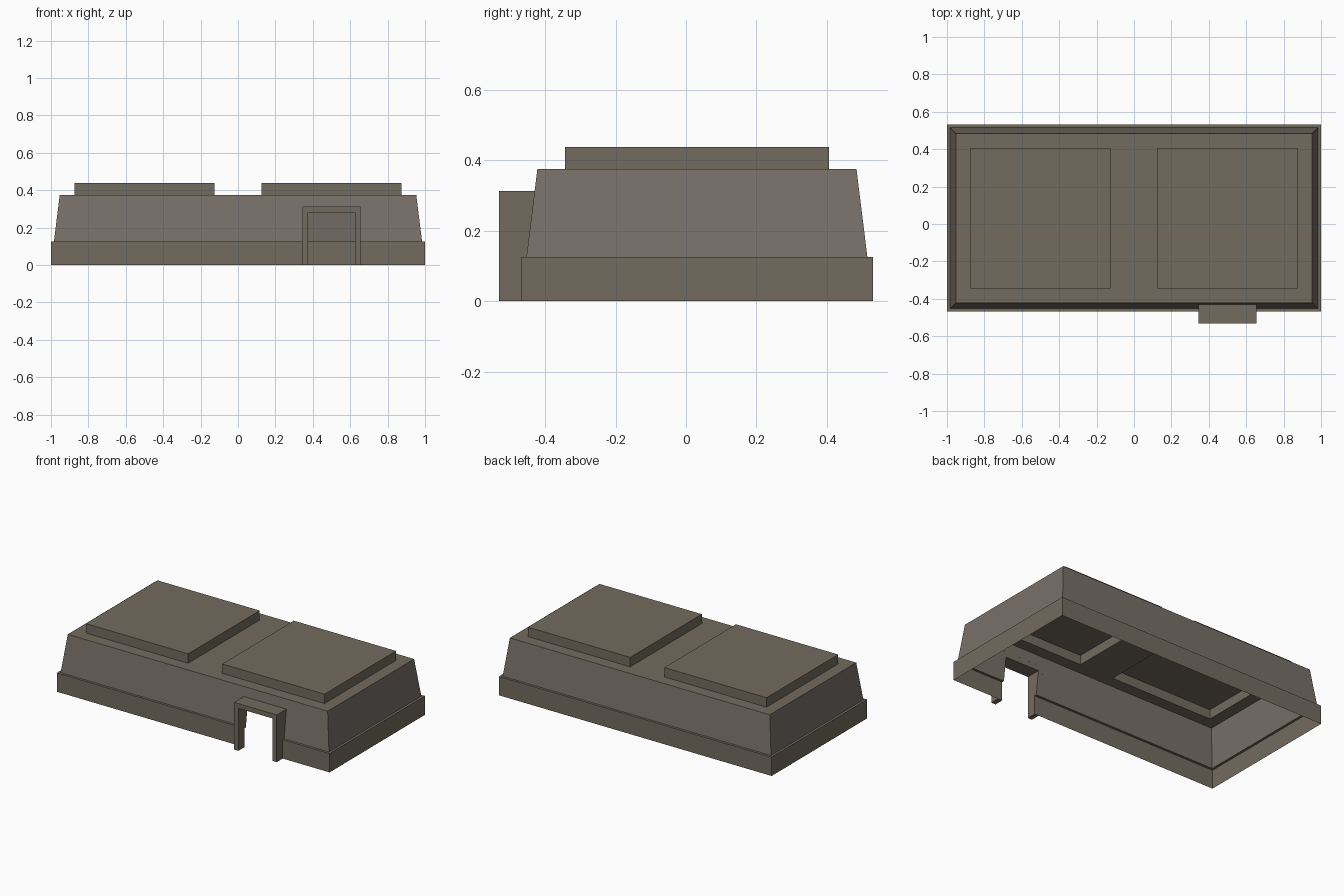
import bpy
import bmesh

if "Cube" in bpy.data.objects:
    bpy.data.objects.remove(bpy.data.objects["Cube"])


def material(name, rgb):
    m = bpy.data.materials.new(name)
    m.diffuse_color = (*rgb, 1)
    m.use_nodes = True
    m.node_tree.nodes["Principled BSDF"].inputs["Base Color"].default_value = m.diffuse_color
    return m


STONE = material("brown grey stone", (0.171, 0.147, 0.114))
WALL = material("warm grey wall", (0.191, 0.162, 0.141))

CY = 0.031                     # the body sits slightly behind the centre
DOOR = (0.375, 0.625, 0.281)   # opening: left, right, top
ROOF_BLOCKS = [(-0.875, -0.125), (0.125, 0.875)]
BLOCK_Y = (-0.344, 0.406)


def finish(bm, name, mats):
    mesh = bpy.data.meshes.new(name)
    bm.to_mesh(mesh)
    bm.free()
    for m in mats:
        mesh.materials.append(m)
    obj = bpy.data.objects.new(name, mesh)
    bpy.context.collection.objects.link(obj)
    return obj


def ring(bm, hx, hy, z):
    return [bm.verts.new((sx * hx, CY + sy * hy, z))
            for sx, sy in ((-1, -1), (1, -1), (1, 1), (-1, 1))]


def cut(bm, faces, co, no):
    """Slice only the given faces with a plane."""
    geom = set(faces)
    for f in faces:
        geom.update(f.edges)
        geom.update(f.verts)
    bmesh.ops.bisect_plane(bm, geom=list(geom), plane_co=co, plane_no=no, dist=1e-5)


# Hollow body: plinth, narrow ledge, sloping walls, roof
bm = bmesh.new()
levels = [(1.0, 0.5, 0), (1.0, 0.5, 0.125), (0.984, 0.484, 0.125), (0.953, 0.453, 0.375)]
rings = [ring(bm, *lv) for lv in levels]
for k in range(3):
    a, b = rings[k], rings[k + 1]
    for i in range(4):
        j = (i + 1) % 4
        f = bm.faces.new((a[i], a[j], b[j], b[i]))
        f.material_index = 1 if k == 2 else 0
bm.faces.new(rings[3])


def front_faces():
    return [f for f in bm.faces
            if f.calc_center_median().y < -0.42 and all(v.co.y < -0.4 for v in f.verts)]


def roof_faces():
    return [f for f in bm.faces if all(v.co.z > 0.374 for v in f.verts)]


# Door opening through the front wall
for x in DOOR[:2]:
    cut(bm, front_faces(), (x, 0, 0), (1, 0, 0))
cut(bm, [f for f in front_faces() if DOOR[0] < f.calc_center_median().x < DOOR[1]],
    (0, 0, DOOR[2]), (0, 0, 1))
hole = []
for f in front_faces():
    c = f.calc_center_median()
    if DOOR[0] < c.x < DOOR[1] and c.z < DOOR[2]:
        hole.append(f)

# Roof openings below the raised blocks
for pair in ROOF_BLOCKS:
    for x in pair:
        cut(bm, roof_faces(), (x, 0, 0), (1, 0, 0))
for y in BLOCK_Y:
    cut(bm, roof_faces(), (0, y, 0), (0, 1, 0))
for f in roof_faces():
    c = f.calc_center_median()
    if BLOCK_Y[0] < c.y < BLOCK_Y[1] and any(a < c.x < b for a, b in ROOF_BLOCKS):
        hole.append(f)
bmesh.ops.delete(bm, geom=hole, context='FACES')
finish(bm, "building_shell", [STONE, WALL])

# Raised roof blocks, open underneath
for side, (x0, x1) in zip(("left", "right"), ROOF_BLOCKS):
    bm = bmesh.new()
    corners = [(x0, BLOCK_Y[0]), (x1, BLOCK_Y[0]), (x1, BLOCK_Y[1]), (x0, BLOCK_Y[1])]
    low = [bm.verts.new((x, y, 0.375)) for x, y in corners]
    top = [bm.verts.new((x, y, 0.4375)) for x, y in corners]
    for i in range(4):
        j = (i + 1) % 4
        bm.faces.new((low[i], low[j], top[j], top[i]))
    bm.faces.new(top)
    finish(bm, side + "_roof_block", [STONE])

# Door frame: an arch profile running back to the wall surface
bm = bmesh.new()
outer = [(0.344, 0), (0.344, 0.3125), (0.656, 0.3125), (0.656, 0)]
inner = [(DOOR[0], 0), (DOOR[0], DOOR[2]), (DOOR[1], DOOR[2]), (DOOR[1], 0)]


def back_y(z):
    return -0.469 if z < 0.125 else -0.453 + (z - 0.125) * 0.125


def column(points):
    front = [bm.verts.new((x, -0.531, z)) for x, z in points]
    back = [bm.verts.new((x, back_y(z), z)) for x, z in points]
    return front, back


def steps(p):
    # add points where the wall profile steps at the plinth top
    return [p[0], (p[0][0], 0.1249), (p[0][0], 0.125), p[1],
            p[2], (p[3][0], 0.125), (p[3][0], 0.1249), p[3]]


of, ob = column(steps(outer))
nf, nb = column(steps(inner))
for i in range(7):
    bm.faces.new((of[i], of[i + 1], nf[i + 1], nf[i]))
    bm.faces.new((of[i + 1], of[i], ob[i], ob[i + 1]))
    bm.faces.new((nf[i], nf[i + 1], nb[i + 1], nb[i]))
for i in (0, 7):
    bm.faces.new((of[i], nf[i], nb[i], ob[i]))
bmesh.ops.recalc_face_normals(bm, faces=bm.faces)
finish(bm, "door_frame", [STONE])
